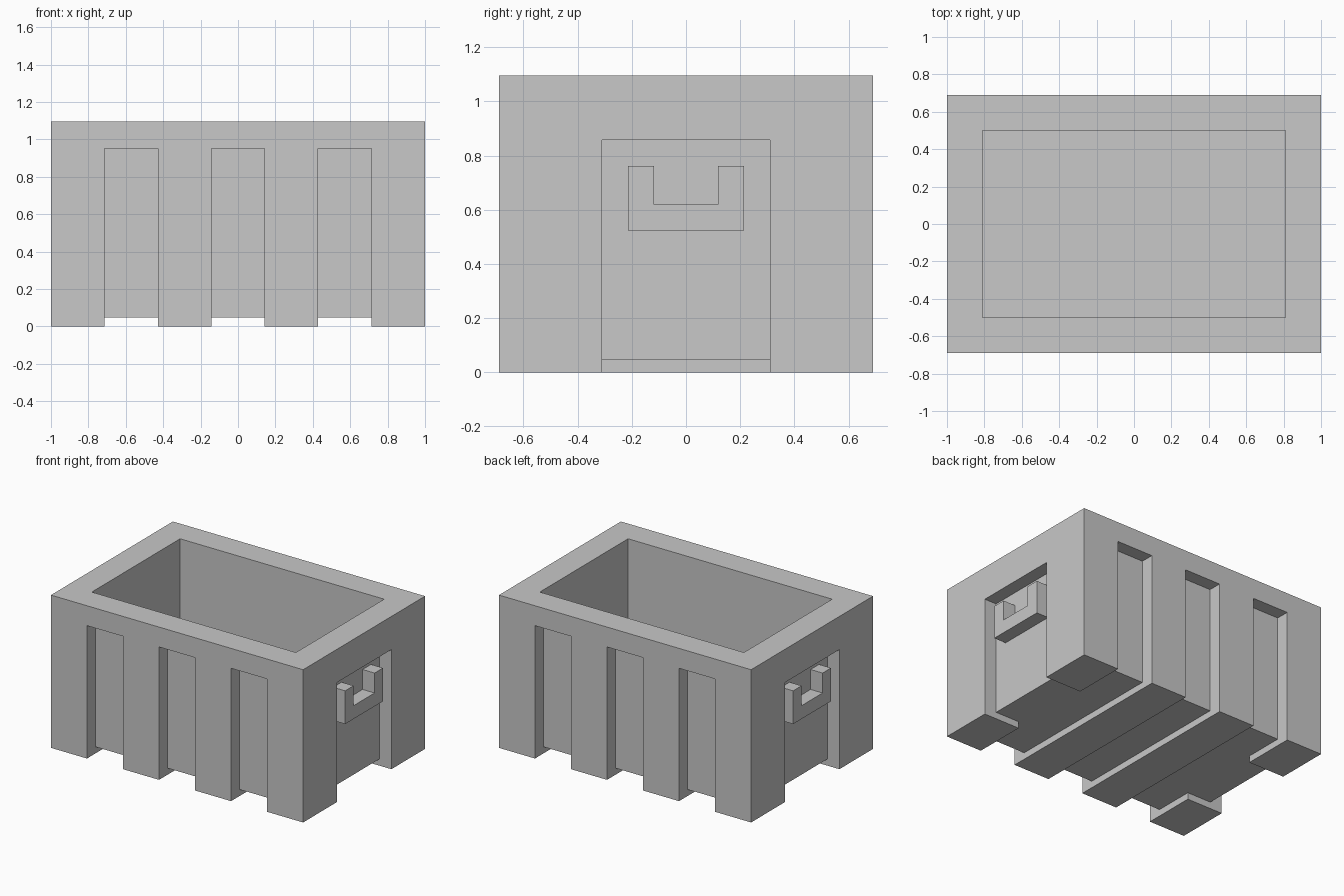
import bpy, bmesh

if "Cube" in bpy.data.objects:
    bpy.data.objects.remove(bpy.data.objects["Cube"], do_unlink=True)

U = 1 / 21  # all parts sit on this module

grey = bpy.data.materials.new("plain grey")
grey.use_nodes = True
grey.diffuse_color = (0.58, 0.58, 0.58, 1)
grey.node_tree.nodes["Principled BSDF"].inputs["Base Color"].default_value = grey.diffuse_color


def prism(name, profile, axis, lo, hi):
    """Extrude a flat (side, z) profile along the x or y axis."""
    bm = bmesh.new()

    def place(a, z, d):
        return (d * U, a * U, z * U) if axis == "x" else (a * U, d * U, z * U)

    face = bm.faces.new([bm.verts.new(place(a, z, lo)) for a, z in profile])
    moved = bmesh.ops.extrude_face_region(bm, geom=[face])["geom"]
    shift = ((hi - lo) * U, 0, 0) if axis == "x" else (0, (hi - lo) * U, 0)
    bmesh.ops.translate(bm, vec=shift,
                        verts=[g for g in moved if isinstance(g, bmesh.types.BMVert)])
    bmesh.ops.recalc_face_normals(bm, faces=bm.faces)
    mesh = bpy.data.meshes.new(name)
    bm.to_mesh(mesh)
    bm.free()
    mesh.materials.append(grey)
    obj = bpy.data.objects.new(name, mesh)
    bpy.context.collection.objects.link(obj)
    return obj


def rectangle(half, low, high):
    return [(-half, low), (half, low), (half, high), (-half, high)]


# Solid body, then the cutters that shape it
body = prism("crate_body", rectangle(14.5, 0, 23), "x", -21, 21)
cutters = [prism("cavity_cutter", rectangle(10.5, 3, 26), "x", -17, 17)]

# Grooves run up the front and back and join beneath the floor
groove = [(-16, -2), (16, -2), (16, 20), (12.5, 20),
          (12.5, 1), (-12.5, 1), (-12.5, 20), (-16, 20)]
for centre in (-12, 0, 12):
    cutters.append(prism("groove_cutter", groove, "x", centre - 3, centre + 3))

# End recesses, which also separate the corner feet
recess = [(12, -2), (23, -2), (23, 18), (19, 18), (19, 1), (12, 1)]
for side in (-1, 1):
    cutters.append(prism("recess_cutter", [(side * x, z) for x, z in recess],
                         "y", -6.5, 6.5))

for cutter in cutters:
    cutter.hide_render = True
    cut = body.modifiers.new(cutter.name, "BOOLEAN")
    cut.operation = "DIFFERENCE"
    cut.solver = "EXACT"
    cut.object = cutter
    bpy.context.view_layer.objects.active = body
    bpy.ops.object.modifier_apply(modifier=cut.name)
    bpy.data.objects.remove(cutter, do_unlink=True)

# U-shaped handles inside the recesses
grip = [(-4.5, 11), (4.5, 11), (4.5, 16), (2.5, 16),
        (2.5, 13), (-2.5, 13), (-2.5, 16), (-4.5, 16)]
prism("left_handle", grip, "x", 19, 21)
prism("right_handle", grip, "x", -21, -19)
